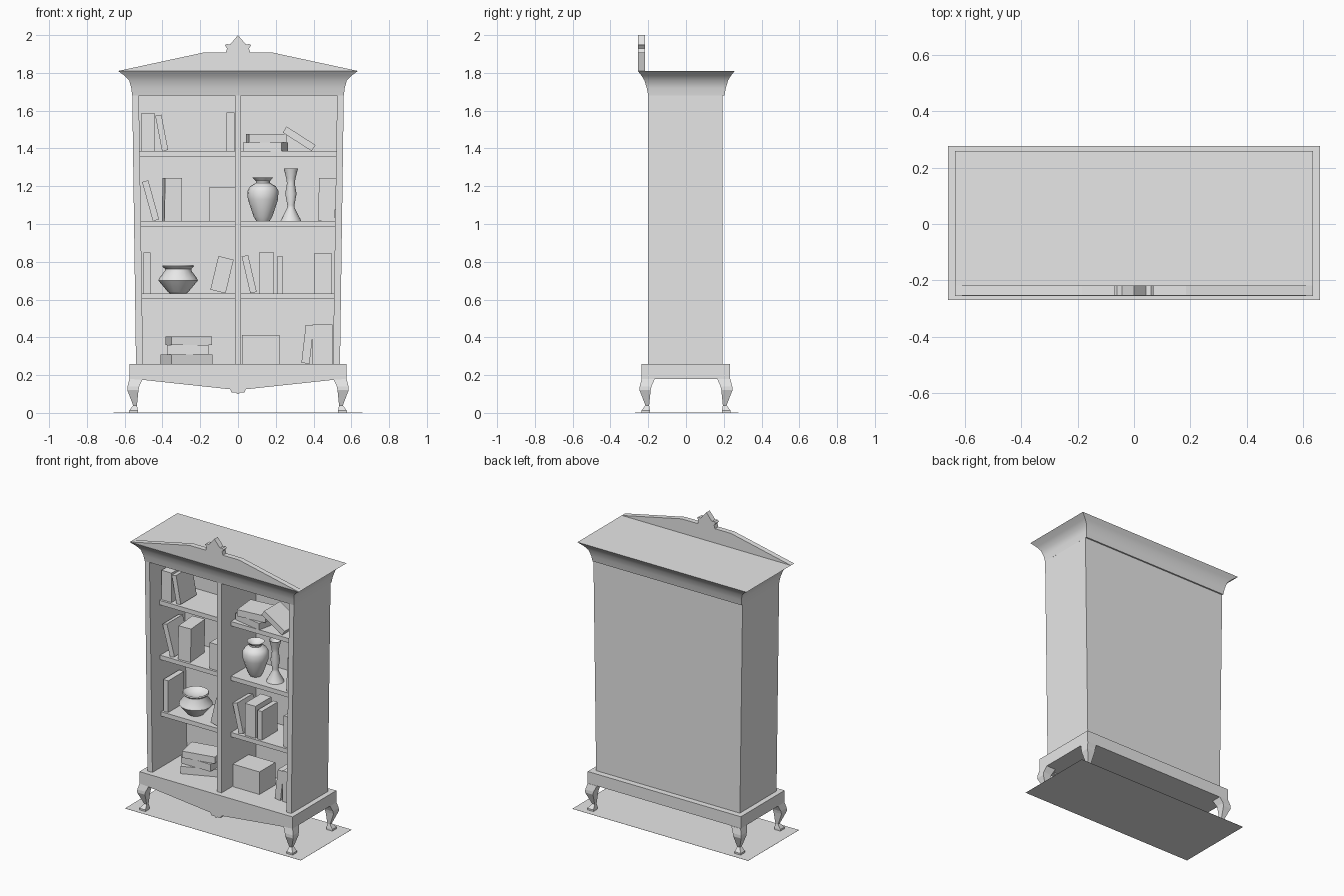
import bpy, bmesh, math
from mathutils import Matrix

if "Cube" in bpy.data.objects:
    bpy.data.objects.remove(bpy.data.objects["Cube"], do_unlink=True)

grey = bpy.data.materials.new("plain_grey")
grey.use_nodes = True
grey.diffuse_color = (0.8, 0.8, 0.8, 1)
grey.node_tree.nodes["Principled BSDF"].inputs["Base Color"].default_value = grey.diffuse_color


def finish(name, bm, smooth=None):
    bmesh.ops.recalc_face_normals(bm, faces=bm.faces)
    mesh = bpy.data.meshes.new(name)
    bm.to_mesh(mesh)
    bm.free()
    mesh.materials.append(grey)
    obj = bpy.data.objects.new(name, mesh)
    bpy.context.collection.objects.link(obj)
    if smooth:
        bpy.ops.object.select_all(action="DESELECT")
        obj.select_set(True)
        bpy.context.view_layer.objects.active = obj
        bpy.ops.object.shade_smooth_by_angle(angle=math.radians(smooth))
    return obj


def loft(name, rings, smooth=None):
    """Skin rectangular rings given as (x0, x1, y0, y1, z)."""
    bm = bmesh.new()
    loops = [[bm.verts.new(p) for p in ((a, c, z), (b, c, z), (b, d, z), (a, d, z))]
             for a, b, c, d, z in rings]
    for low, high in zip(loops, loops[1:]):
        for i in range(4):
            j = (i + 1) % 4
            bm.faces.new((low[i], low[j], high[j], high[i]))
    bm.faces.new(loops[0])
    bm.faces.new(loops[-1])
    return finish(name, bm, smooth)


def box(name, x0, x1, y0, y1, z0, z1):
    return loft(name, [(x0, x1, y0, y1, z0), (x0, x1, y0, y1, z1)])


def symmetric_plate(name, half, y0, y1):
    """Extrude an x-z outline mirrored about x = 0; half runs from the centre outwards."""
    outline = half + [(-x, z) for x, z in reversed(half) if x > 0]
    bm = bmesh.new()
    face = bm.faces.new([bm.verts.new((x, y0, z)) for x, z in outline])
    new = bmesh.ops.extrude_face_region(bm, geom=[face])["geom"]
    bmesh.ops.translate(bm, vec=(0, y1 - y0, 0),
                        verts=[v for v in new if isinstance(v, bmesh.types.BMVert)])
    return finish(name, bm)


def lathe(name, x, z, profile, sides=16):
    bm = bmesh.new()
    pts = [bm.verts.new((r, 0, h)) for r, h in profile]
    edges = [bm.edges.new(pair) for pair in zip(pts, pts[1:])]
    bmesh.ops.spin(bm, geom=pts + edges, axis=(0, 0, 1), cent=(0, 0, 0),
                   angle=math.tau, steps=sides)
    bmesh.ops.remove_doubles(bm, verts=bm.verts, dist=0.0005)
    finish(name, bm, 40).location = (x, 0, z)


def book(name, x, z, w, h, tilt=0, yaw=0, depth=0.17):
    """Upright box standing on z, tilted sideways and turned."""
    obj = box(name, -w / 2, w / 2, -depth / 2, depth / 2, 0, h)
    lift = w / 2 * abs(math.sin(tilt))
    obj.matrix_world = (Matrix.Translation((x, 0, z + lift))
                        @ Matrix.Rotation(yaw, 4, "Z") @ Matrix.Rotation(tilt, 4, "Y"))


# Floor plate and base
box("floor_plate", -0.66, 0.66, -0.27, 0.277, 0, 0.001)
box("base_frame", -0.575, 0.575, -0.235, 0.233, 0.18, 0.26)
symmetric_plate("front_apron", [(0, 0.098), (0.012, 0.108), (0.034, 0.108), (0.042, 0.125),
                                (0.505, 0.175), (0.575, 0.18), (0.575, 0.26)], -0.236, -0.2)

# Curved legs: (height, inner, outer), measured along the depth
leg = [(0, 0.19, 0.236), (0.012, 0.19, 0.236), (0.04, 0.195, 0.215),
       (0.12, 0.187, 0.246), (0.14, 0.183, 0.245), (0.18, 0.165, 0.235)]
for sx, side in ((1, "left"), (-1, "right")):
    for sy, end in ((1, "back"), (-1, "front")):
        rings = [(sx * (i + 0.34), sx * (o + 0.34), sy * i, sy * o, z) for z, i, o in leg]
        loft(f"{end}_{side}_leg", rings)

# Carcass with walls that flare slightly upwards
LOW, HIGH = 0.26, 1.69
for s, side in ((1, "left"), (-1, "right")):
    loft(f"{side}_wall", [(s * 0.503, s * 0.54, -0.2, 0.193, LOW),
                          (s * 0.525, s * 0.56, -0.2, 0.193, HIGH)])
loft("back_panel", [(-0.51, 0.51, 0.17, 0.193, LOW), (-0.53, 0.53, 0.17, 0.193, HIGH)])
box("divider", -0.017, 0.017, -0.2, 0.18, LOW, HIGH)
shelf_tops = (1.386, 1.015, 0.633)
for n, top in enumerate(shelf_tops):
    reach = 0.508 + 0.015 * (top - LOW)
    box(f"shelf_{n + 1}", -reach, reach, -0.1, 0.18, top - 0.03, top)

# Cornice and pediment
cove = [(1.68, 0, 0), (1.72, 0.005, 0.008), (1.76, 0.016, 0.02),
        (1.785, 0.04, 0.035), (1.81, 0.075, 0.055)]
loft("cornice", [(-0.56 - dx, 0.56 + dx, -0.2 - dy, 0.203 + dy, z) for z, dx, dy in cove], 30)
symmetric_plate("pediment", [(0, 1.81), (0.635, 1.81), (0.185, 1.907), (0.065, 1.907),
                             (0.058, 1.93), (0.07, 1.945), (0.06, 1.953), (0.042, 1.95),
                             (0, 2.0)], -0.254, -0.218)

# Books on the top shelf
one, two, three = shelf_tops
book("tall_book_1", -0.477, one, 0.075, 0.2)
book("leaning_book_1", -0.386, one, 0.033, 0.19, -0.19)
book("tall_book_2", -0.04, one, 0.044, 0.203)
book("stacked_book_1", 0.145, one, 0.21, 0.045, yaw=-0.2)
book("stacked_book_2", 0.15, one + 0.045, 0.2, 0.045, yaw=0.1)
book("leaning_book_2", 0.4, one, 0.038, 0.182, -1.0)

# Second shelf
book("leaning_book_3", -0.434, two, 0.034, 0.215, -0.27)
book("tall_book_3", -0.352, two, 0.09, 0.228, 0.02, 0.08)
book("wide_book_1", -0.085, two, 0.137, 0.177)
book("tall_book_4", 0.468, two, 0.09, 0.225, 0.03)
lathe("round_vase", 0.132, two,
      [(0, 0), (0.035, 0), (0.05, 0.025), (0.08, 0.115), (0.082, 0.16), (0.068, 0.185),
       (0.037, 0.202), (0.037, 0.212), (0.055, 0.231), (0.03, 0.215), (0, 0.2)])
lathe("slender_vase", 0.28, two,
      [(0, 0), (0.055, 0), (0.05, 0.012), (0.02, 0.07), (0.019, 0.085), (0.03, 0.145),
       (0.021, 0.2), (0.024, 0.225), (0.038, 0.28), (0.015, 0.24), (0, 0.23)])

# Third shelf
book("thin_book_1", -0.483, three, 0.037, 0.215)
book("leaning_book_4", -0.106, three, 0.083, 0.183, 0.235)
book("leaning_book_5", 0.082, three, 0.035, 0.2, -0.23)
book("tall_book_5", 0.151, three, 0.08, 0.217)
book("thin_book_2", 0.222, three, 0.033, 0.195)
book("tall_book_6", 0.45, three, 0.095, 0.21)
lathe("wide_pot", -0.317, three,
      [(0, 0), (0.045, 0), (0.055, 0.008), (0.105, 0.068), (0.1, 0.08), (0.07, 0.12),
       (0.07, 0.13), (0.084, 0.142), (0.08, 0.15), (0.055, 0.13), (0, 0.12)])

# Cabinet floor
book("stacked_book_3", -0.272, LOW, 0.235, 0.05, yaw=0.4, depth=0.15)
book("stacked_book_4", -0.265, LOW + 0.05, 0.22, 0.05, depth=0.15)
book("stacked_book_5", -0.26, LOW + 0.1, 0.22, 0.045, yaw=0.2, depth=0.15)
book("wide_book_2", 0.121, LOW, 0.2, 0.153)
book("leaning_book_6", 0.357, LOW, 0.043, 0.203, 0.115)
book("tall_book_7", 0.448, LOW, 0.105, 0.208)
